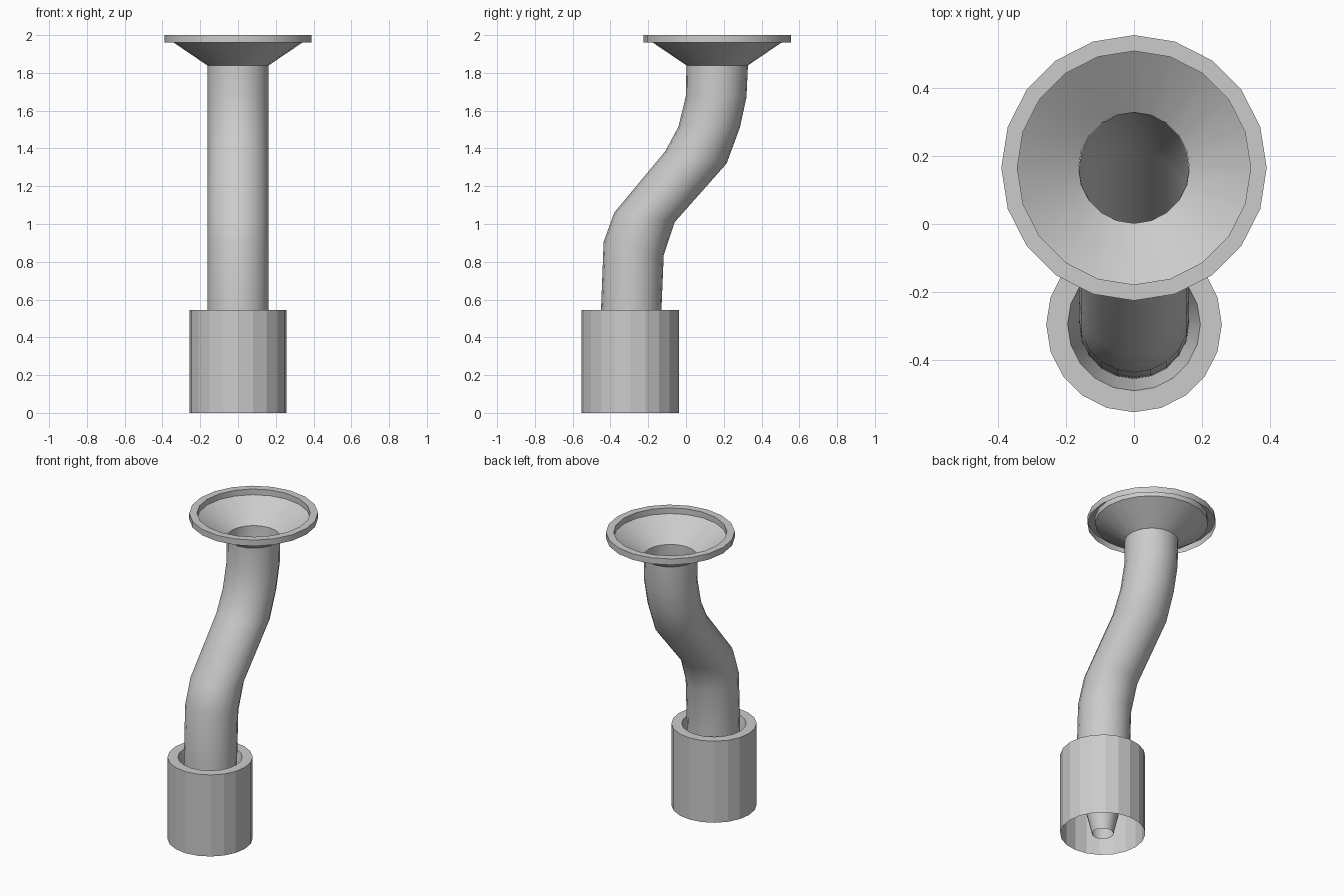
import bpy, math
from mathutils import Vector

if "Cube" in bpy.data.objects:
    bpy.data.objects.remove(bpy.data.objects["Cube"])

SIDES = 20


def loft(name, rings, smooth):
    """Skin open rings; each ring is (centre, x half-axis, y/z half-axis)."""
    verts, faces = [], []
    for c, u, v in rings:
        for i in range(SIDES):
            a = 2 * math.pi * i / SIDES
            verts.append(c + u * math.cos(a) + v * math.sin(a))
    for r in range(len(rings) - 1):
        for i in range(SIDES):
            j = (i + 1) % SIDES
            a, b = r * SIDES, (r + 1) * SIDES
            faces.append((a + i, a + j, b + j, b + i))
    me = bpy.data.meshes.new(name)
    me.from_pydata(verts, [], faces)
    ob = bpy.data.objects.new(name, me)
    bpy.context.collection.objects.link(ob)
    if smooth:
        bpy.ops.object.select_all(action='DESELECT')
        ob.select_set(True)
        bpy.context.view_layer.objects.active = ob
        bpy.ops.object.shade_smooth_by_angle(angle=math.radians(30))
    return ob


def lathe(name, y, profile, smooth):
    """Revolve (radius, z) pairs around a vertical axis at y."""
    return loft(name, [(Vector((0, y, z)), Vector((r, 0, 0)), Vector((0, r, 0)))
                       for r, z in profile], smooth)


# base sleeve: outer wall, top rim, inner funnel tapering to a small nozzle
lathe("base_sleeve", -0.295, [(0.258, 0), (0.258, 0.545), (0.195, 0.545)], False)
lathe("base_funnel", -0.295, [(0.195, 0.545), (0.065, 0)], True)

# S-bent pipe: each ring spans a back-side and a front-side (y, z) point
spans = [((-0.455, 0.38), (-0.135, 0.38)),
         ((-0.45, 0.545), (-0.13, 0.545)),
         ((-0.436, 0.905), (-0.118, 0.835)),
         ((-0.38, 1.06), (-0.06, 1.01)),
         ((-0.11, 1.385), (0.215, 1.32)),
         ((-0.04, 1.515), (0.285, 1.51)),
         ((0.0, 1.68), (0.32, 1.67)),
         ((0.002, 1.84), (0.328, 1.84))]
rings = []
for p, q in spans:
    p, q = Vector((0, *p)), Vector((0, *q))
    rings.append(((p + q) / 2, Vector((0.162, 0, 0)), (q - p) / 2))
loft("bent_pipe", rings, True)

# flared mouth: cone, inner lip, top rim and outer lip
lathe("flared_mouth", 0.165, [(0.163, 1.84), (0.343, 1.962), (0.343, 2.0),
                              (0.39, 2.0), (0.39, 1.96)], True)
